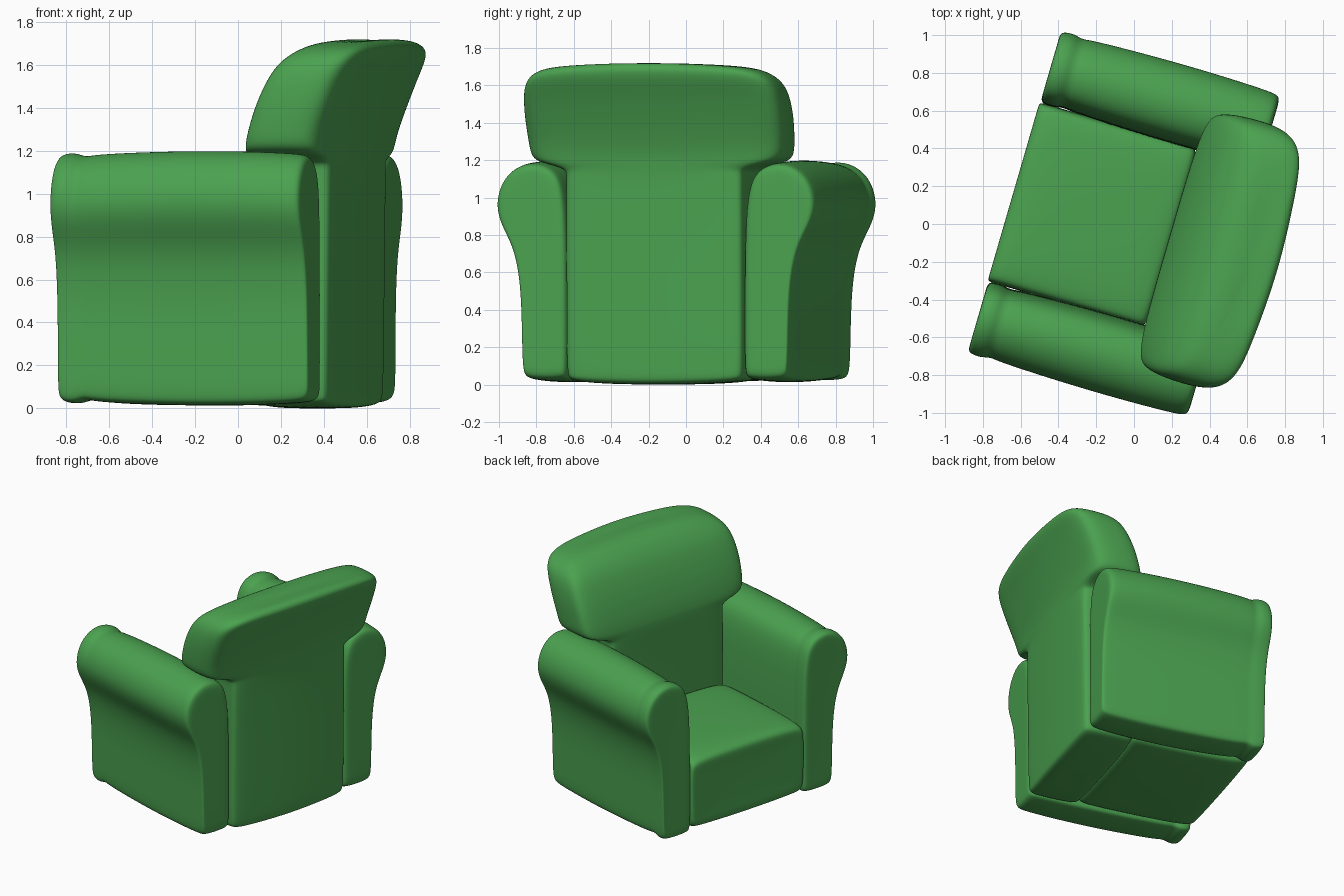
import bpy, bmesh
from math import radians
from mathutils import Matrix

if "Cube" in bpy.data.objects:
    bpy.data.objects.remove(bpy.data.objects["Cube"])

# Chair is built along its own axes (x = depth, y = width), then turned to the pose
POSE = Matrix.Rotation(radians(-16.2), 4, 'Z') @ Matrix.Translation((0, -0.014, 0))

green = bpy.data.materials.new("green_upholstery")
green.diffuse_color = (0.07, 0.36, 0.08, 1)
green.use_nodes = True
green.node_tree.nodes["Principled BSDF"].inputs["Base Color"].default_value = green.diffuse_color


def loft(name, rings):
    """Skin equal-length closed rings, cap the ends and smooth the cage."""
    bm = bmesh.new()
    rows = [[bm.verts.new(POSE @ Matrix.Translation(p).translation) for p in r] for r in rings]
    n = len(rows[0])
    for a, b in zip(rows, rows[1:]):
        for i in range(n):
            j = (i + 1) % n
            bm.faces.new((a[i], a[j], b[j], b[i]))
    bm.faces.new(rows[0][::-1])
    bm.faces.new(rows[-1])
    bmesh.ops.recalc_face_normals(bm, faces=bm.faces)
    for f in bm.faces:
        f.smooth = True
    me = bpy.data.meshes.new(name)
    bm.to_mesh(me)
    bm.free()
    ob = bpy.data.objects.new(name, me)
    bpy.context.collection.objects.link(ob)
    me.materials.append(green)
    sub = ob.modifiers.new("smooth", 'SUBSURF')
    sub.levels = sub.render_levels = 3
    return ob


def inset(section, x, iy, iz):
    """Place a (y, z) section at depth x, shrunk by iy and iz on each side."""
    ys, zs = [p[0] for p in section], [p[1] for p in section]
    cy, cz = (min(ys) + max(ys)) / 2, (min(zs) + max(zs)) / 2
    sy = 1 - 2 * iy / (max(ys) - min(ys))
    sz = 1 - 2 * iz / (max(zs) - min(zs))
    return [(x, cy + (y - cy) * sy, cz + (z - cz) * sz) for y, z in section]


# Arms: scroll section swept front to back, with a raised front cap and a groove
arm_section = [(.488, .05), (.505, .027), (.61, .022), (.72, .027), (.742, .055), (.745, .3),
               (.755, .55), (.795, .74), (.87, .86), (.903, .98), (.85, 1.13), (.71, 1.205),
               (.56, 1.165), (.50, 1.04), (.488, .7), (.488, .3)]
arm_stations = [(-.655, .12), (-.657, .04), (-.65, .012), (-.62, 0), (-.58, 0), (-.55, .012),
                (-.52, .015), (-.48, .005), (-.2, -.008), (.1, -.012), (.35, -.006),
                (.50, .002), (.54, .012), (.556, .04), (.556, .12)]
for name, side in (("left_arm", 1), ("right_arm", -1)):
    loft(name, [[(x, side * y, z) for x, y, z in inset(arm_section, a, i * .8, i)]
                for a, i in arm_stations])

# Seat: crowned cushion block with a rounded front edge
half = [(0, .015), (.45, .025), (.49, .04), (.494, .3), (.494, .53), (.47, .575), (.3, .59), (0, .595)]
seat_section = half + [(-y, z) for y, z in half[-2:0:-1]]
seat_stations = [(-.657, .15, .15), (-.662, .015, .07), (-.655, 0, .035), (-.60, 0, .005),
                 (-.3, 0, -.005), (.05, 0, -.005), (.15, 0, 0), (.2, .0, .01), (.22, .05, .05)]
loft("seat", [inset(seat_section, *s) for s in seat_stations])


# Backrest: horizontal sections rising into a wide head that leans backwards
def back_ring(z, w, front, rear, r, bow, sag=0):
    d = rear - front
    side = [(front, 0), (front, .6 * w), (front + r * .2, w - r), (front + r, w - .1 * r),
            (front + .45 * d, w + .004), (rear - bow - 1.2 * r, w), (rear - bow, w - r),
            (rear - .5 * bow, .6 * w), (rear, 0)]
    pts = side + [(x, -y) for x, y in side[-2:0:-1]]
    return [(x, y, z - sag * (y / w) ** 2) for x, y in pts]


back_levels = [(.0, .25, .32, .46, .05, .02), (.0, .45, .225, .57, .03, .02, -.015),
               (.02, .488, .205, .595, .025, .02, -.015), (.07, .495, .2, .60, .02, .02),
               (.6, .495, .2, .605, .02, .02), (1.0, .495, .2, .61, .02, .02),
               (1.11, .495, .199, .617, .025, .025), (1.15, .50, .199, .622, .03, .03),
               (1.175, .59, .2, .626, .04, .035), (1.195, .675, .201, .629, .05, .04),
               (1.23, .708, .206, .636, .055, .045), (1.30, .716, .222, .656, .055, .05),
               (1.42, .724, .262, .70, .055, .05), (1.54, .718, .318, .75, .055, .05),
               (1.62, .695, .37, .79, .055, .05, .005), (1.685, .645, .44, .812, .055, .05, .02),
               (1.717, .56, .51, .79, .055, .05, .02), (1.722, .35, .60, .75, .04, .03, .01)]
loft("backrest", [back_ring(*lv) for lv in back_levels])
